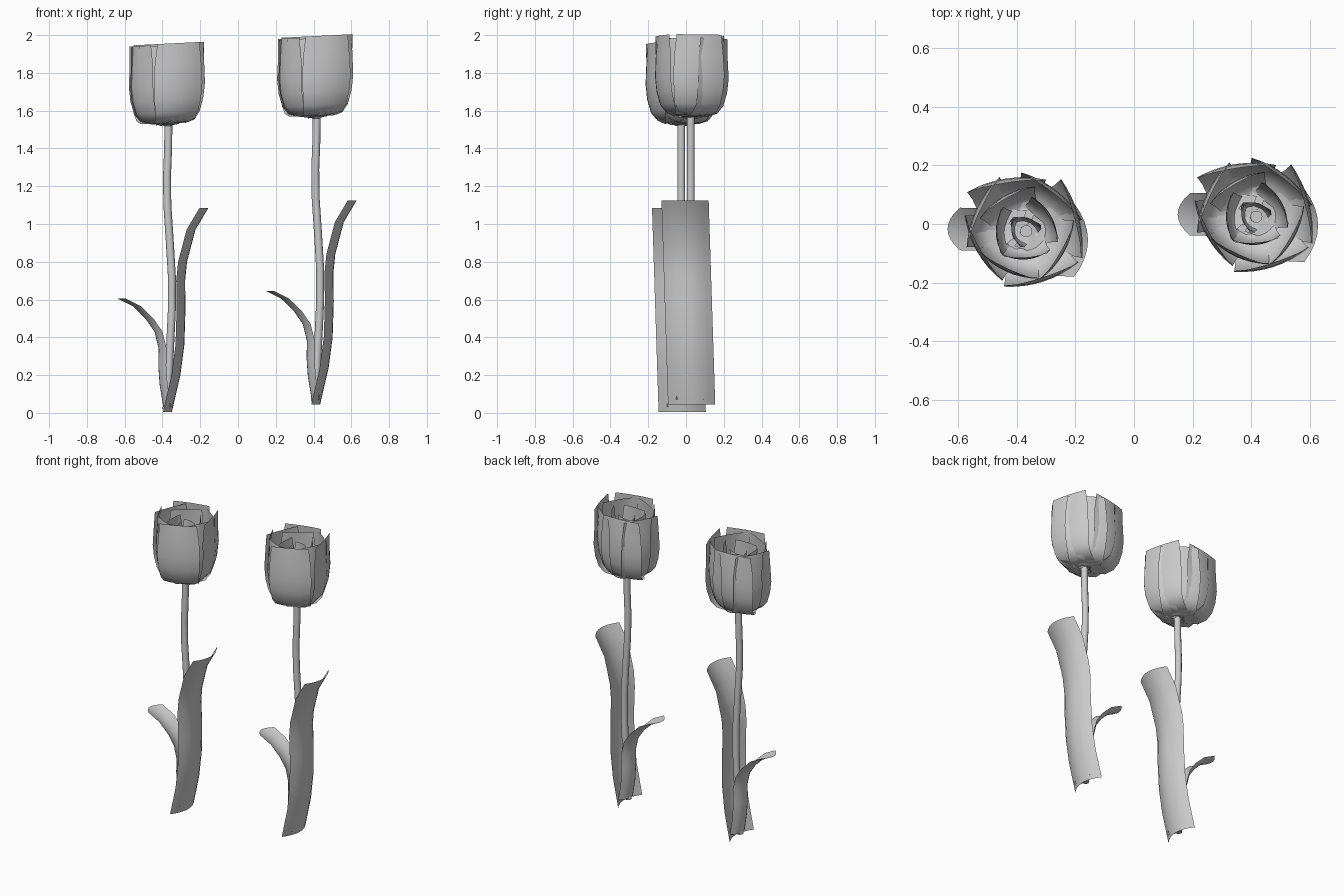
import bpy
import bmesh
from math import sin, cos, radians
from mathutils import Vector

cube = bpy.data.objects.get("Cube")
if cube:
    bpy.data.objects.remove(cube, do_unlink=True)

GREY = (0.6, 0.6, 0.6, 1.0)
grey = bpy.data.materials.new("plain_grey")
grey.use_nodes = True
grey.diffuse_color = GREY
grey.node_tree.nodes["Principled BSDF"].inputs["Base Color"].default_value = GREY


def sheet(name, rows, offset, closed=False):
    """Smooth surface through equal-length rows of points."""
    bm = bmesh.new()
    grid = [[bm.verts.new(Vector(p) + offset) for p in row] for row in rows]
    count = len(rows[0])
    for low, high in zip(grid, grid[1:]):
        for i in range(count if closed else count - 1):
            j = (i + 1) % count
            bm.faces.new((low[i], low[j], high[j], high[i]))
    if closed:
        bm.faces.new(grid[0][::-1])
        bm.faces.new(grid[-1])
    mesh = bpy.data.meshes.new(name)
    bm.to_mesh(mesh)
    bm.free()
    mesh.materials.append(grey)
    obj = bpy.data.objects.new(name, mesh)
    bpy.context.collection.objects.link(obj)
    bpy.ops.object.select_all(action='DESELECT')
    obj.select_set(True)
    bpy.context.view_layer.objects.active = obj
    bpy.ops.object.shade_smooth_by_angle(angle=radians(50))


ACROSS = [i / 4 - 1 for i in range(9)]   # -1 to 1 across a leaf or petal
CENTRE = Vector((-0.375, -0.025, 0))     # axis of the first flower


def leaf(name, spine, width, y_low, y_high, bend, offset):
    """Leaf swept along an x, z spine; its edges curl towards the stem."""
    rows = []
    top = spine[-1][1]
    for x, z in spine:
        y = y_low + (y_high - y_low) * z / top
        rows.append([(x + bend * t * t, y + t * width / 2, z) for t in ACROSS])
    sheet(name, rows, offset)


# radius, height and width of a petal, from its foot to its rim
PETAL = [(-0.02, 1.55, 0.08), (0.07, 1.535, 0.2), (0.13, 1.55, 0.23),
         (0.165, 1.59, 0.25), (0.185, 1.66, 0.27), (0.193, 1.74, 0.28),
         (0.19, 1.84, 0.27), (0.178, 1.955, 0.245)]


def petal(name, angle, size, shift, lift, offset):
    a = radians(angle)
    out, side = Vector((cos(a), sin(a), 0)), Vector((-sin(a), cos(a), 0))
    rows = []
    for r, z, w in PETAL:
        sag = 0.025 if z < 1.9 else 0.008
        row = []
        for t in ACROSS:
            p = CENTRE + out * (r * size - sag * t * t)
            p += side * (shift + t * w / 2 * (0.2 + 0.8 * size))
            p.z = z + lift * (z - 1.4) + 0.05 * (p.x - CENTRE.x)
            row.append(p)
        rows.append(row)
    sheet(name, rows, offset)


# name, angle, size, sideways shift, lift
PETALS = [("outer", 99, 0.97, 0.035, 0), ("outer", 288, 0.95, 0.01, 0),
          ("outer", 15, 1.0, 0, 0), ("outer", 210, 0.9, -0.02, -0.01),
          ("outer", 52, 0.92, 0, -0.03), ("outer", 155, 0.93, 0, -0.02),
          ("middle", 330, 0.8, 0, -0.03), ("middle", 245, 0.78, 0, -0.02),
          ("middle", 120, 0.72, 0, -0.04), ("inner", 30, 0.55, 0, -0.06),
          ("inner", 180, 0.5, 0, -0.08), ("inner", 275, 0.5, 0, -0.07),
          ("core", 75, 0.25, 0, -0.1), ("core", 200, 0.22, 0, -0.12)]

STEM = [(-0.378, 0.02), (-0.362, 0.3), (-0.35, 0.55), (-0.35, 0.72),
        (-0.362, 0.92), (-0.374, 1.1), (-0.376, 1.25), (-0.37, 1.4), (-0.368, 1.56)]
TALL = [(-0.35, 0.005), (-0.305, 0.2), (-0.284, 0.36), (-0.278, 0.55), (-0.28, 0.7),
        (-0.27, 0.8), (-0.225, 0.97), (-0.157, 1.085)]
SHORT = [(-0.395, 0.03), (-0.415, 0.15), (-0.422, 0.25), (-0.42, 0.34),
         (-0.442, 0.43), (-0.49, 0.5), (-0.557, 0.565), (-0.636, 0.605)]

for label, offset in (("right", Vector((0, 0, 0))), ("left", Vector((0.785, 0.05, 0.04)))):
    # round stem
    ring = [radians(i * 36) for i in range(10)]
    sheet(label + "_stem",
          [[(x + 0.021 * cos(a), -0.025 + 0.021 * sin(a), z) for a in ring]
           for x, z in STEM], offset, closed=True)
    # two leaves
    leaf(label + "_tall_leaf", TALL, 0.25, -0.02, -0.055, -0.047, offset)
    leaf(label + "_short_leaf", SHORT, 0.145, -0.03, -0.017, 0.042, offset)
    # flower head
    for i, (layer, angle, size, shift, lift) in enumerate(PETALS):
        petal(f"{label}_{layer}_petal_{i + 1}", angle, size, shift, lift, offset)
